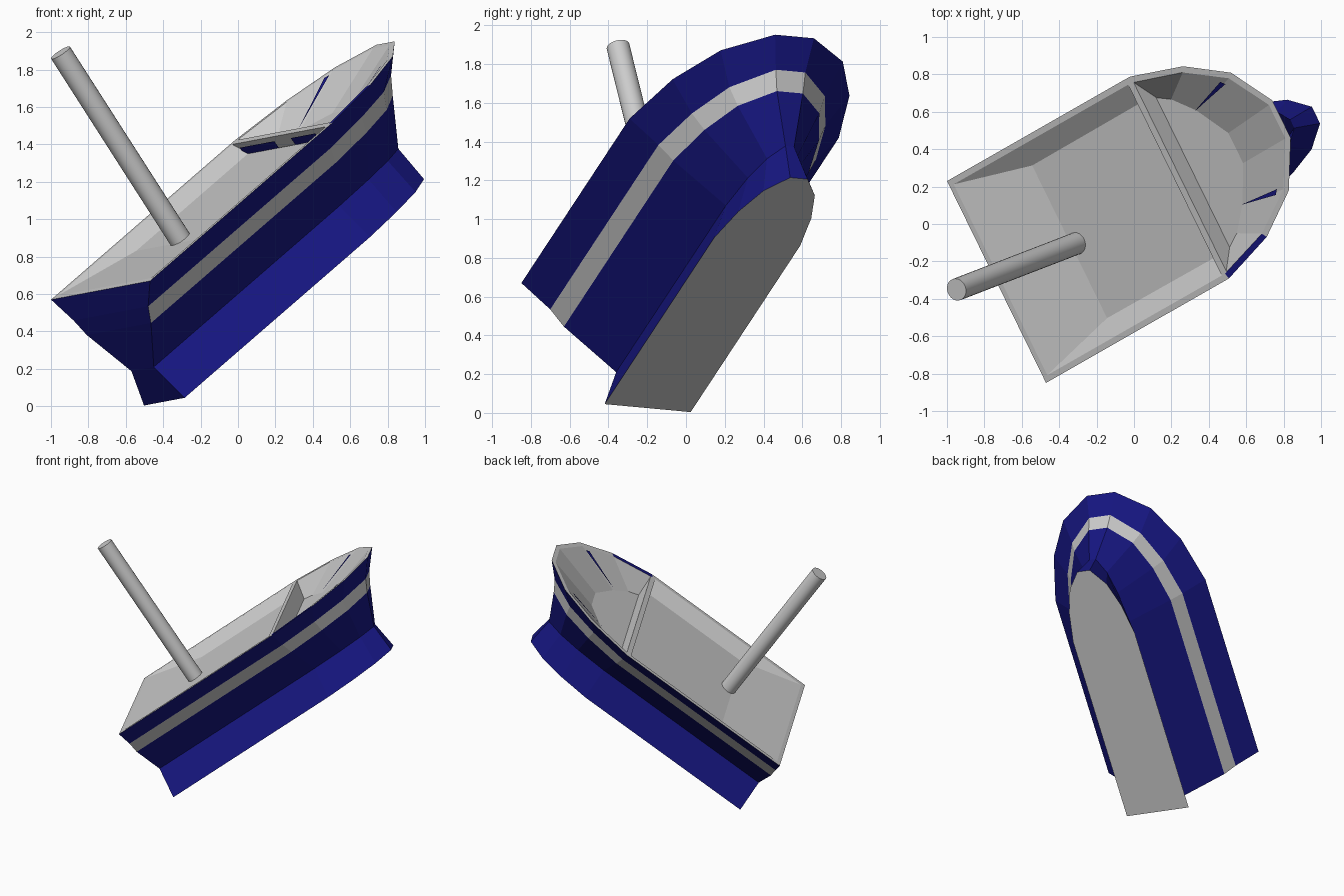
import bpy, bmesh
from mathutils import Vector

if "Cube" in bpy.data.objects:
    bpy.data.objects.remove(bpy.data.objects["Cube"])

# Boat frame: the whole boat is pitched and rolled in the world
ORIGIN = Vector((-0.735, -0.31, 0.62))
FORE = Vector((0.6936, 0.396, 0.6016)).normalized()
SIDE = Vector((0.439, -0.895, 0.083)).normalized()
UP = SIDE.cross(FORE).normalized()


def place(p):
    return ORIGIN + FORE * p[0] + SIDE * p[1] + UP * p[2]


blue = bpy.data.materials.new("navy_blue")
blue.diffuse_color = (0.008, 0.008, 0.22, 1)
blue.use_nodes = True
blue.node_tree.nodes["Principled BSDF"].inputs["Base Color"].default_value = blue.diffuse_color


def add_mesh(name, faces, mat=None):
    """Object from polygons given as lists of (along, across, up) points."""
    bm = bmesh.new()
    for pts in faces:
        bm.faces.new([bm.verts.new(place(p)) for p in pts])
    bmesh.ops.remove_doubles(bm, verts=bm.verts, dist=0.0005)
    bmesh.ops.recalc_face_normals(bm, faces=bm.faces)
    me = bpy.data.meshes.new(name)
    bm.to_mesh(me)
    bm.free()
    ob = bpy.data.objects.new(name, me)
    bpy.context.collection.objects.link(ob)
    if mat:
        me.materials.append(mat)
    return ob


def ring(half, c):
    """Mirror a half outline (stern to bow) across the centreline."""
    return [(a, b, c) for a, b in half] + [(a, -b, c) for a, b in reversed(half)]


def strip(r, s):
    return [[r[i], r[i + 1], s[i + 1], s[i]] for i in range(len(r) - 1)]


# Hull waterlines from deck edge to keel foot
deck = ring([(0, .603), (1.41, .603), (1.76, .51), (2.03, .352), (2.197, .112)], 0)
band_top = ring([(-.03, .454), (1.38, .454), (1.66, .385), (1.90, .275), (2.076, .085)], -.133)
band_low = ring([(-.045, .39), (1.38, .39), (1.65, .33), (1.87, .235), (2.018, .075)], -.227)
chine = ring([(-.069, .136), (1.36, .136), (1.60, .115), (1.77, .08), (1.886, .025)], -.478)
foot = ring([(-.077, .248), (1.35, .248), (1.58, .21), (1.766, .148), (1.893, .05)], -.691)

add_mesh("upper_hull", strip(deck, band_top), blue)
add_mesh("hull_stripe", strip(band_top, band_low))
add_mesh("lower_hull", strip(band_low, chine), blue)
add_mesh("keel", strip(chine, foot), blue)
add_mesh("keel_bottom", [foot])

# Stern panel closing all waterlines
levels = [deck, band_top, band_low, chine, foot]
add_mesh("stern", [[r[0], r[-1], s[-1], s[0]] for r, s in zip(levels, levels[1:])], blue)

# Rail cap, with one blue starboard segment
inner = ring([(.03, .57), (1.40, .57), (1.74, .482), (2.0, .332), (2.163, .1)], 0)
cap = strip(deck, inner)
add_mesh("rail", cap[:1] + cap[2:])
add_mesh("rail_blue_segment", cap[1:2], blue)

# Cockpit: ramp from the stern, flat floor, sloped side walls
FZ = -.07
faces = [[deck[0], inner[0], inner[-1], deck[-1]],
         [inner[0], inner[-1], (.506, -.456, FZ), (.506, .456, FZ)],
         [(.506, .456, FZ), (.506, -.456, FZ), (1.37, -.46, FZ), (1.37, .46, FZ)]]
for s in (1, -1):
    faces.append([(.03, .57 * s, 0), (.506, .456 * s, FZ),
                  (1.37, .46 * s, FZ), (1.40, .57 * s, 0)])
add_mesh("cockpit_liner", faces)

# Bow well: flat floor with faceted walls up to the rail
well = ring([(1.41, .45), (1.50, .40), (1.62, .28), (1.745, .09)], -.12)
add_mesh("bow_well", strip(inner[1:-1], well) + [well])

# Blue seams on two corners of the well wall
seams = []
for k in (3, 6):
    top, low = Vector(inner[k]), Vector(well[k - 1])
    lift = Vector((-.006, 0, .012))
    w = Vector((.012, .012 if k == 6 else -.012, 0))
    seams.append([low + lift, top.lerp(low, .12) + lift - w, top.lerp(low, .12) + lift + w])
add_mesh("well_seams", seams, blue)

# Crossbeam between cockpit and bow well
a0, a1 = 1.375, 1.415
sec = [(.575, 0), (.45, -.12), (-.45, -.12), (-.575, 0)]
aft = [(a0, b, c) for b, c in sec]
fwd = [(a1, b, c) for b, c in sec]
add_mesh("crossbeam", [aft, fwd] + strip(aft + aft[:1], fwd + fwd[:1]))

# Blue slots low on the aft face of the beam
add_mesh("beam_slots", [[(a0 - .006, l, -.025), (a0 - .006, h, -.025),
                         (a0 - .006, h, FZ), (a0 - .006, l, FZ)]
                        for l, h in ((-.5, -.08), (.12, .42))], blue)

# Mast, leaning slightly forward
base, tip = place((.54, .025, -.085)), place((.60, .048, 1.14))
axis = tip - base
bpy.ops.mesh.primitive_cylinder_add(vertices=24, radius=.06, depth=axis.length,
                                    location=(base + tip) / 2,
                                    rotation=axis.to_track_quat('Z', 'Y').to_euler())
bpy.context.object.name = "mast"
bpy.ops.object.shade_smooth_by_angle()
